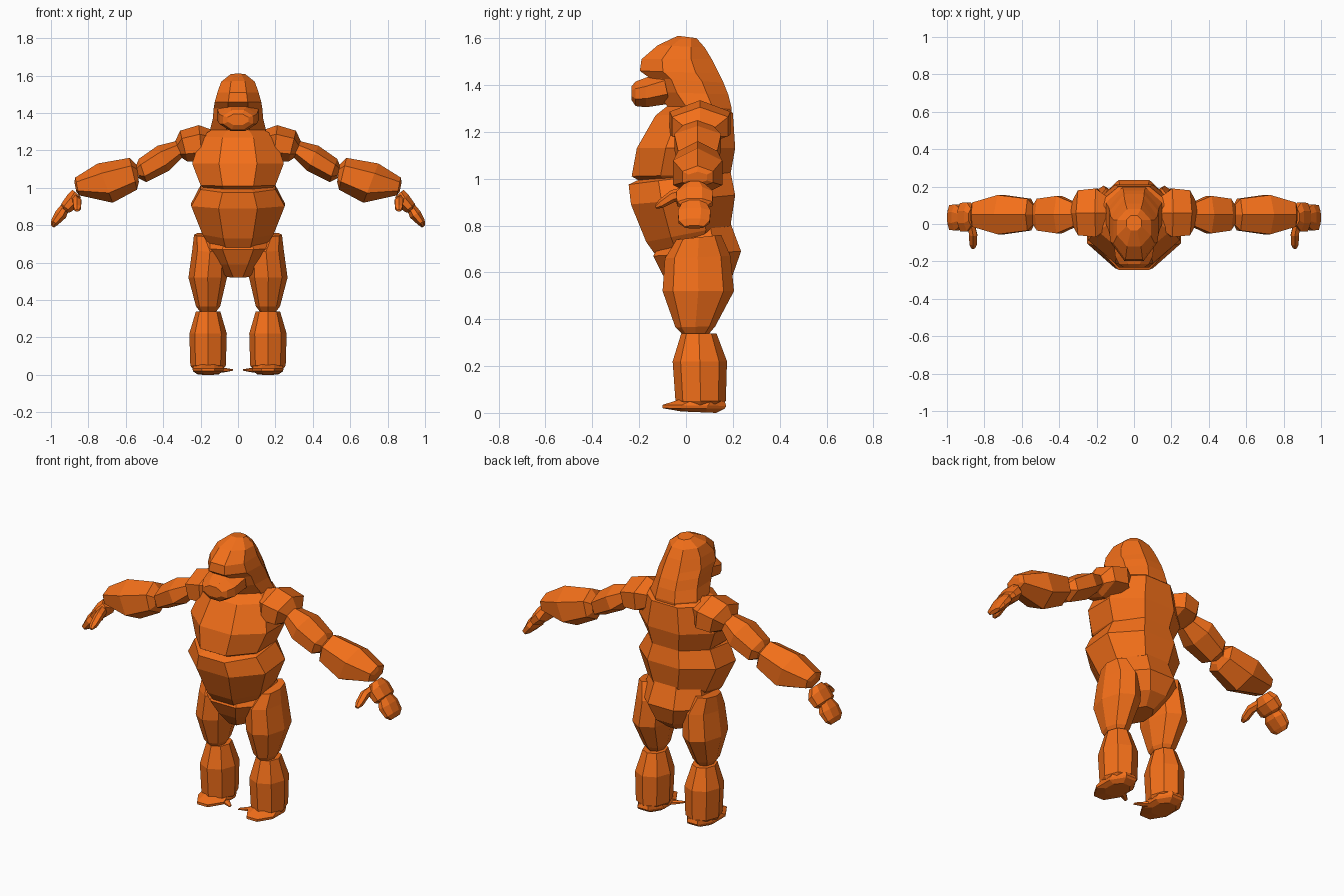
import bpy, bmesh, math

fur = bpy.data.materials.new("orange_fur")
fur.diffuse_color = (0.9, 0.16, 0.01, 1)


def loft(name, plane, c, rings, n=8, turn=0.5, mirror=False):
    """Skin polygon rings. Ring = (a1, a2, b1, b2, w[, c]): opposite edge points a and b
    in the given plane, half width w across the plane, centre c across the plane."""
    angles = [2 * math.pi * (i + turn) / n for i in range(n)]
    cm = max(math.cos(t) for t in angles)
    sm = max(math.sin(t) for t in angles)
    bm = bmesh.new()
    loops = []
    for r in rings:
        a1, a2, b1, b2, w = r[:5]
        mid = r[5] if len(r) > 5 else c
        loop = []
        for t in angles:
            k = math.sin(t) / sm
            p = (a1 + b1) / 2 + (a1 - b1) / 2 * k
            q = (a2 + b2) / 2 + (a2 - b2) / 2 * k
            s = mid + w * math.cos(t) / cm
            loop.append(bm.verts.new((s, p, q) if plane == "yz" else (p, s, q)))
        loops.append(loop)
    for lo, hi in zip(loops, loops[1:]):
        for i in range(n):
            j = (i + 1) % n
            bm.faces.new((lo[i], lo[j], hi[j], hi[i]))
    bm.faces.new(loops[0])
    bm.faces.new(loops[-1])
    bmesh.ops.recalc_face_normals(bm, faces=bm.faces)
    me = bpy.data.meshes.new(name)
    bm.to_mesh(me)
    bm.free()
    me.materials.append(fur)
    ob = bpy.data.objects.new(name, me)
    bpy.context.collection.objects.link(ob)
    if mirror:
        ob.modifiers.new("mirror", "MIRROR").use_mirror_merge = False
    return ob


# Head: cranium sloping into the nape, then muzzle
loft("head", "yz", 0, [
    (-.035, 1.61, .045, 1.60, .04), (-.12, 1.57, .08, 1.56, .09),
    (-.19, 1.51, .11, 1.51, .11), (-.197, 1.46, .14, 1.45, .125),
    (-.155, 1.43, .16, 1.41, .13), (-.13, 1.37, .18, 1.36, .135),
    (-.08, 1.31, .195, 1.30, .15), (-.07, 1.25, .19, 1.24, .15)])
loft("muzzle", "yz", 0, [
    (-.10, 1.46, -.07, 1.32, .11), (-.175, 1.43, -.17, 1.305, .10),
    (-.215, 1.415, -.215, 1.31, .08), (-.232, 1.395, -.232, 1.335, .055)])

# Torso
loft("chest", "yz", 0, [
    (-.08, 1.31, .17, 1.31, .14), (-.13, 1.27, .20, 1.28, .20),
    (-.21, 1.13, .21, 1.13, .245), (-.232, 1.01, .19, 1.02, .20),
    (-.18, .98, .16, .98, .16)])
loft("belly", "yz", 0, [
    (-.17, 1.01, .15, 1.05, .15), (-.245, .975, .19, 1.03, .20),
    (-.235, .89, .21, .93, .25), (-.17, .73, .19, .80, .19),
    (-.12, .66, .15, .76, .15)])
loft("pelvis", "yz", 0, [
    (-.10, .74, .19, .81, .17), (-.14, .67, .235, .69, .20),
    (-.10, .59, .20, .59, .13), (-.05, .52, .13, .53, .06)])

# Legs
loft("thigh", "yz", .16, [
    (-.04, .74, .15, .76, .055, .18), (-.09, .66, .19, .67, .095, .15),
    (-.10, .52, .205, .52, .103, .162), (-.045, .365, .125, .37, .065),
    (-.02, .34, .10, .34, .045)], turn=0, mirror=True)
loft("shin", "yz", .16, [
    (-.02, .34, .13, .34, .065), (-.057, .22, .175, .22, .10),
    (-.045, .05, .17, .05, .095), (-.02, .03, .14, .03, .08)],
    turn=0, mirror=True)
loft("foot", "yz", .16, [
    (-.02, .06, .165, .05, .075), (-.10, .034, .172, .03, .083),
    (-.10, .02, .165, .018, .08), (-.02, .006, .13, 0, .055)], mirror=True)
loft("big_toe", "xz", -.02, [
    (.12, .04, .12, .01, .025, .03), (.07, .037, .07, .014, .02, 0),
    (.028, .03, .028, .022, .01, -.03)], n=6, mirror=True)

# Arms
loft("shoulder", "xz", .06, [
    (.11, 1.30, .15, 1.17, .07), (.21, 1.335, .19, 1.14, .13),
    (.31, 1.305, .27, 1.14, .12), (.34, 1.24, .30, 1.16, .065)],
    n=6, turn=0.5, mirror=True)
loft("upper_arm", "xz", .05, [
    (.33, 1.25, .29, 1.17, .06), (.43, 1.225, .37, 1.09, .10),
    (.53, 1.155, .49, 1.03, .085), (.545, 1.12, .53, 1.05, .05)],
    n=6, turn=0.5, mirror=True)
loft("forearm", "xz", .05, [
    (.54, 1.12, .53, 1.03, .05), (.58, 1.16, .54, .99, .085),
    (.75, 1.13, .67, .92, .105), (.87, 1.055, .85, .96, .065),
    (.875, 1.03, .865, .98, .04)], n=6, turn=0.5, mirror=True)

# Hands
loft("palm", "xz", .037, [
    (.885, .99, .84, .95, .045), (.91, .965, .855, .90, .078),
    (.945, .915, .895, .87, .076), (.945, .89, .915, .865, .05)], mirror=True)
loft("fingers", "xz", .035, [
    (.945, .91, .905, .88, .05), (.975, .875, .92, .84, .07),
    (.998, .83, .965, .80, .066), (1.0, .80, .985, .787, .04)], mirror=True)
loft("thumb", "yz", .86, [
    (-.01, .965, .01, .91, .018, .87), (-.065, .95, -.05, .90, .022),
    (-.115, .91, -.10, .875, .02), (-.133, .885, -.128, .872, .01)],
    n=6, mirror=True)
